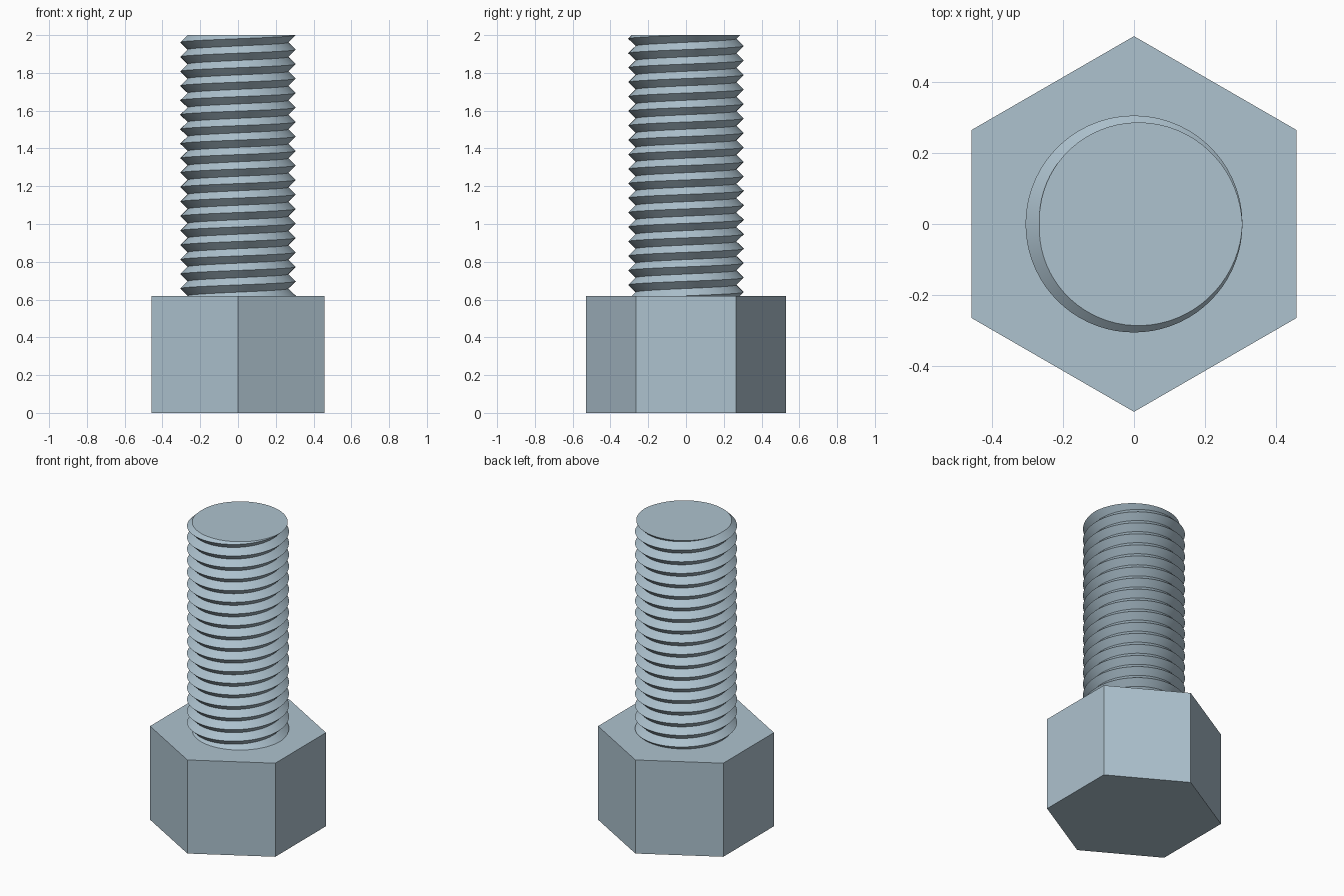
import bpy
import bmesh
import math

default_cube = bpy.data.objects.get("Cube")
if default_cube:
    bpy.data.objects.remove(default_cube, do_unlink=True)

HEAD_TOP, TIP = 0.62, 2.0
HEAD_RADIUS = 0.53
CREST, ROOT = 0.306, 0.267
PITCH = (TIP - HEAD_TOP) / 18
STEPS = 72  # segments per turn of thread

steel = bpy.data.materials.new("blue grey steel")
steel.use_nodes = True
colour = (0.42, 0.54, 0.62, 1.0)
steel.diffuse_color = colour
steel.node_tree.nodes["Principled BSDF"].inputs["Base Color"].default_value = colour


def add_part(name, bm):
    bmesh.ops.recalc_face_normals(bm, faces=bm.faces[:])
    mesh = bpy.data.meshes.new(name)
    bm.to_mesh(mesh)
    bm.free()
    mesh.materials.append(steel)
    obj = bpy.data.objects.new(name, mesh)
    bpy.context.collection.objects.link(obj)
    return obj


# Hexagonal head: a six-sided prism with corners at front and back
bm = bmesh.new()
ring = [bm.verts.new((HEAD_RADIUS * math.sin(i * math.pi / 3),
                      HEAD_RADIUS * math.cos(i * math.pi / 3), 0)) for i in range(6)]
base = bm.faces.new(ring)
extruded = bmesh.ops.extrude_face_region(bm, geom=[base], use_keep_orig=True)["geom"]
bmesh.ops.translate(bm, vec=(0, 0, HEAD_TOP),
                    verts=[v for v in extruded if isinstance(v, bmesh.types.BMVert)])
add_part("hex_head", bm)

# Threaded shank: a right-handed V thread swept past both ends, then cut flat
bm = bmesh.new()
crests, roots = [], []
for i in range(22 * STEPS + 1):
    angle = 2 * math.pi * (i % STEPS) / STEPS
    c, s = math.cos(angle), math.sin(angle)
    z = TIP + PITCH * (i / STEPS - 20)
    crests.append(bm.verts.new((CREST * c, CREST * s, z)))
    roots.append(bm.verts.new((ROOT * c, ROOT * s, z + PITCH / 2)))
for i in range(len(crests) - 1):
    bm.faces.new((crests[i], crests[i + 1], roots[i + 1], roots[i]))
    j = i + STEPS
    if j + 1 < len(crests):
        bm.faces.new((roots[i], roots[i + 1], crests[j + 1], crests[j]))

# Trim the ends and cap them; the lower end sits just inside the head
for height, direction in ((TIP, 1), (HEAD_TOP - 0.02, -1)):
    cut = bmesh.ops.bisect_plane(bm, geom=bm.verts[:] + bm.edges[:] + bm.faces[:],
                                 dist=1e-5, plane_co=(0, 0, height),
                                 plane_no=(0, 0, direction), clear_outer=True)
    rim = [e for e in bm.edges if e.is_boundary
           and all(abs(v.co.z - height) < 1e-4 for v in e.verts)]
    bmesh.ops.holes_fill(bm, edges=rim, sides=0)
shank = add_part("threaded_shank", bm)

# Smooth around the turns, sharp at crests, roots and tip
bpy.ops.object.select_all(action="DESELECT")
shank.select_set(True)
bpy.context.view_layer.objects.active = shank
bpy.ops.object.shade_smooth_by_angle(angle=math.radians(30))
